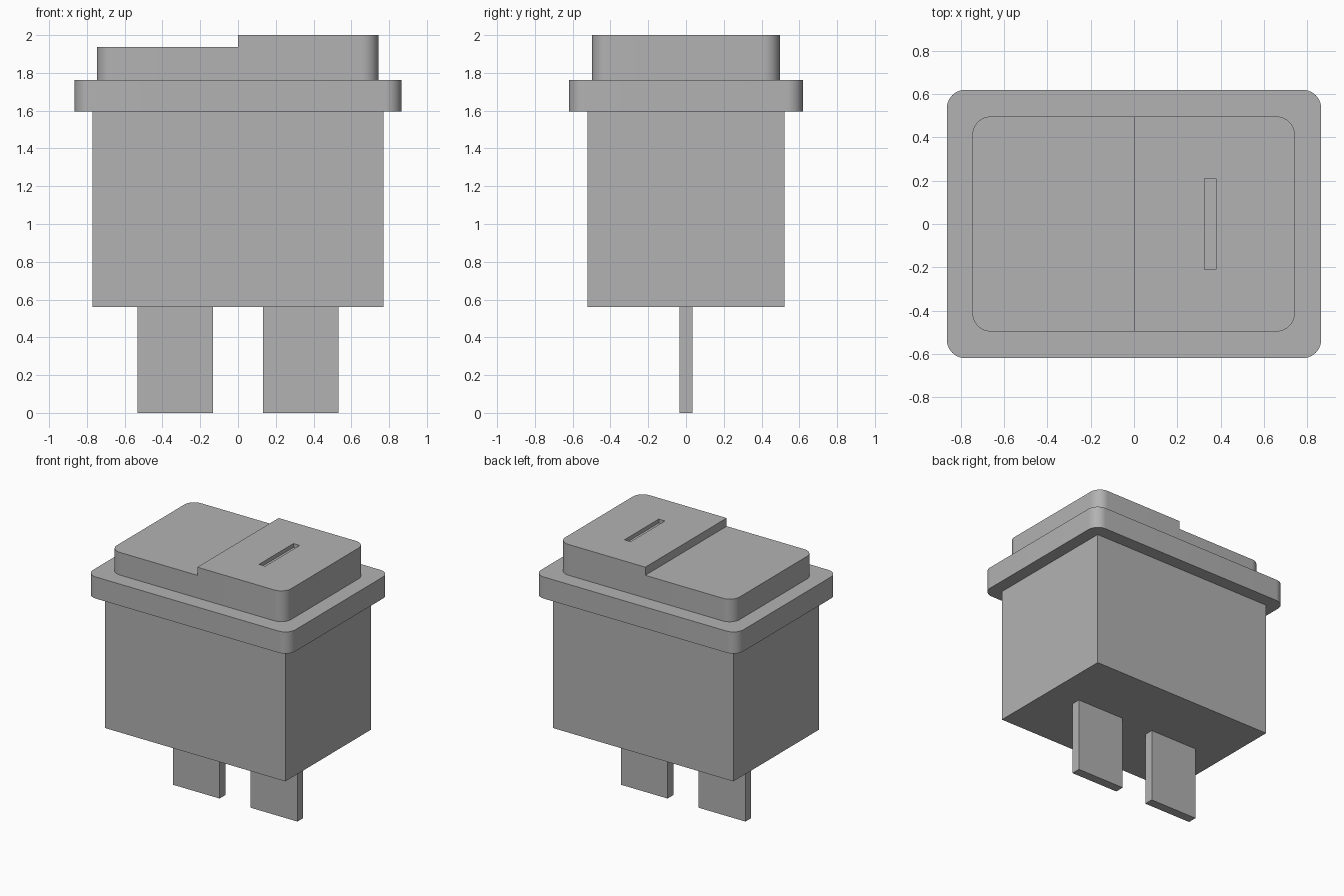
import bpy
import bmesh
import math

default_cube = bpy.data.objects.get("Cube")
if default_cube:
    bpy.data.objects.remove(default_cube, do_unlink=True)

grey = bpy.data.materials.new("plain grey")
grey.use_nodes = True
colour = (0.448, 0.448, 0.448, 1)
grey.diffuse_color = colour
grey.node_tree.nodes["Principled BSDF"].inputs["Base Color"].default_value = colour


def prism(name, x, y, z, radius=0, segments=14):
    """Block between (low, high) ranges, with optional rounded upright edges."""
    bm = bmesh.new()
    bmesh.ops.create_cube(bm, size=1)
    for v in bm.verts:
        v.co = [r[int(c > 0)] for c, r in zip(v.co, (x, y, z))]
    if radius:
        upright = [e for e in bm.edges
                   if abs(e.verts[0].co.z - e.verts[1].co.z) > 0.01]
        bmesh.ops.bevel(bm, geom=upright, offset=radius, offset_type='OFFSET',
                        segments=segments, profile=0.5, affect='EDGES')
    bmesh.ops.recalc_face_normals(bm, faces=bm.faces)
    mesh = bpy.data.meshes.new(name)
    bm.to_mesh(mesh)
    bm.free()
    mesh.materials.append(grey)
    obj = bpy.data.objects.new(name, mesh)
    bpy.context.collection.objects.link(obj)
    return obj


def activate(obj):
    bpy.ops.object.select_all(action='DESELECT')
    obj.select_set(True)
    bpy.context.view_layer.objects.active = obj


def cut(obj, cutter):
    cutter.hide_render = True
    mod = obj.modifiers.new("cut", 'BOOLEAN')
    mod.operation = 'DIFFERENCE'
    mod.solver = 'EXACT'
    mod.object = cutter
    activate(obj)
    bpy.ops.object.modifier_apply(modifier=mod.name)
    bpy.data.objects.remove(cutter, do_unlink=True)


# Housing and rim
prism("housing", (-0.77, 0.77), (-0.522, 0.522), (0.56, 1.6))
rim = prism("rim", (-0.865, 0.865), (-0.62, 0.62), (1.595, 1.762), 0.085)

# Rocker with a lower right half and a marker slot on the raised half
rocker = prism("rocker", (-0.747, 0.743), (-0.497, 0.497), (1.75, 2.0), 0.085)
cut(rocker, prism("step_cutter", (-1, 0), (-1, 1), (1.937, 2.2)))
cut(rocker, prism("slot_cutter", (0.327, 0.38), (-0.21, 0.21), (1.97, 2.2)))

# Terminal blades
for side, name in ((-1, "right_terminal"), (1, "left_terminal")):
    middle = side * 0.333
    prism(name, (middle - 0.2, middle + 0.2), (-0.035, 0.035), (0, 0.57))

for obj in (rim, rocker):
    activate(obj)
    bpy.ops.object.shade_smooth_by_angle(angle=math.radians(30))
